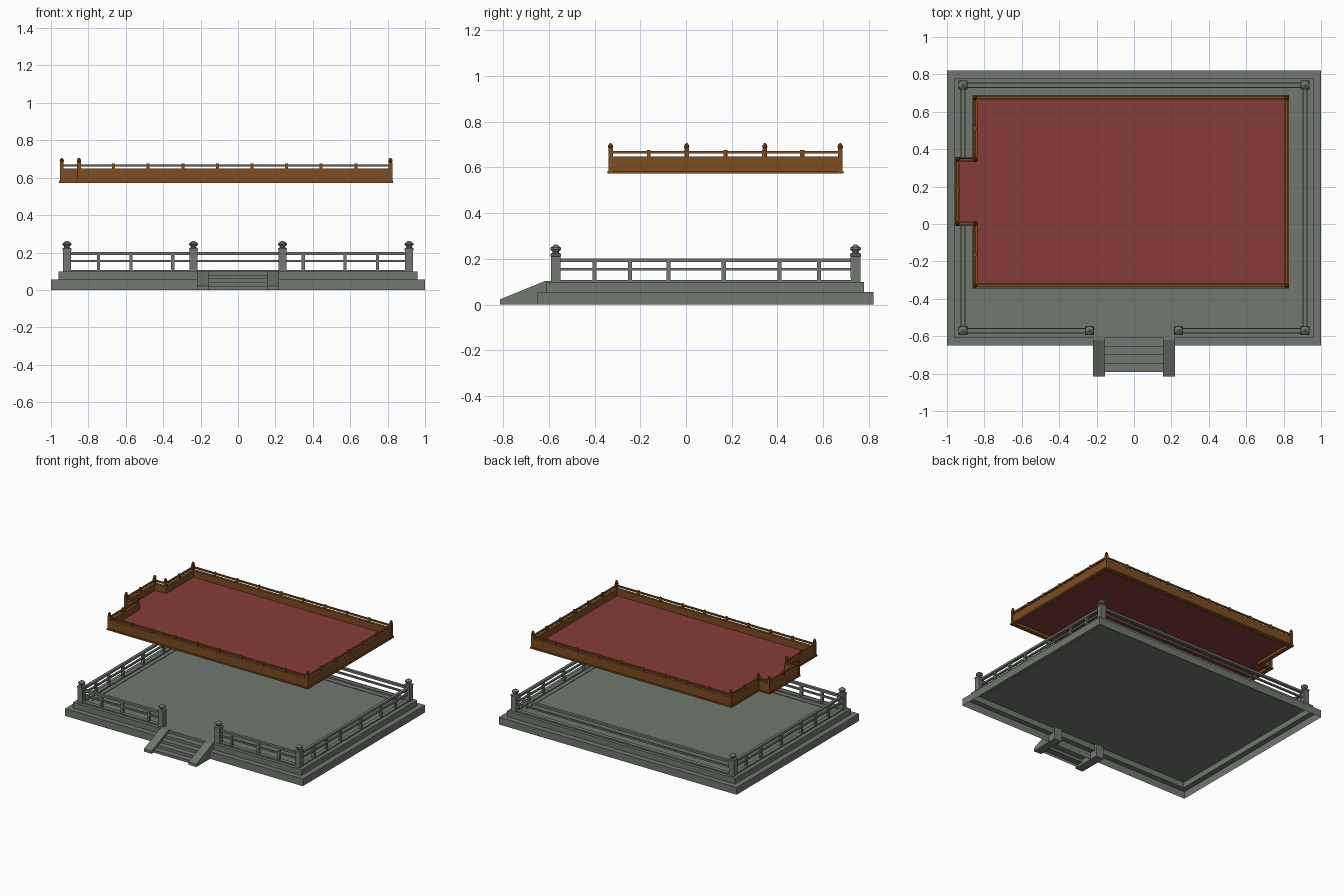
import bpy, bmesh, math
from mathutils import Vector

if "Cube" in bpy.data.objects:
    bpy.data.objects.remove(bpy.data.objects["Cube"])


def material(name, rgb):
    m = bpy.data.materials.new(name)
    m.diffuse_color = (*rgb, 1)
    m.use_nodes = True
    m.node_tree.nodes["Principled BSDF"].inputs["Base Color"].default_value = m.diffuse_color
    return m


STONE = material("grey stone", (0.165, 0.185, 0.16))
WOOD = material("brown wood", (0.205, 0.072, 0.015))
RED = material("red floor", (0.24, 0.045, 0.038))


def finish(name, bm, mat):
    me = bpy.data.meshes.new(name)
    bm.to_mesh(me)
    bm.free()
    me.materials.append(mat)
    ob = bpy.data.objects.new(name, me)
    bpy.context.collection.objects.link(ob)
    return ob


def box(bm, x0, x1, y0, y1, z0, z1):
    v = [bm.verts.new((x, y, z)) for z in (z0, z1)
         for x, y in ((x0, y0), (x1, y0), (x1, y1), (x0, y1))]
    bm.faces.new(v[3::-1])
    bm.faces.new(v[4:])
    for i in range(4):
        j = (i + 1) % 4
        bm.faces.new((v[i], v[j], v[j + 4], v[i + 4]))


def loft(bm, x, y, rings, n, turn=0.0, cap=True):
    # stacked n-sided rings given as (radius, z)
    prev = None
    for r, z in rings:
        cur = [bm.verts.new((x + r * math.cos(turn + 2 * math.pi * i / n),
                             y + r * math.sin(turn + 2 * math.pi * i / n), z)) for i in range(n)]
        if prev:
            for i in range(n):
                j = (i + 1) % n
                bm.faces.new((prev[i], prev[j], cur[j], cur[i]))
        prev = cur
    if cap:
        bm.faces.new(prev)


def outset(pts, d):
    # offset a counter-clockwise right-angled outline
    out = []
    n = len(pts)
    for i in range(n):
        a, b, c = (Vector(pts[k % n]) for k in (i - 1, i, i + 1))
        e, f = (b - a).normalized(), (c - b).normalized()
        out.append(b + d * (Vector((e.y, -e.x)) + Vector((f.y, -f.x))))
    return out


def frame(bm, pts, inner, outer, z0, z1):
    # closed rectangular-section band following the outline
    secs = [[bm.verts.new((p.x, p.y, z)) for p in outset(pts, d)]
            for d, z in ((outer, z0), (outer, z1), (inner, z1), (inner, z0))]
    n = len(pts)
    for s in range(4):
        a, b = secs[s], secs[(s + 1) % 4]
        for i in range(n):
            j = (i + 1) % n
            bm.faces.new((a[i], a[j], b[j], b[i]))


# stone terrace: hollow stepped shell with a floor slab
bm = bmesh.new()
prev = None
base = [(-1, -0.65), (1, -0.65), (1, 0.82), (-1, 0.82)]
for d, z in ((0, 0), (0, 0.055), (-0.04, 0.055), (-0.04, 0.098), (-0.13, 0.098), (-0.13, 0.094)):
    cur = [bm.verts.new((p.x, p.y, z)) for p in outset(base, d)]
    if prev:
        for i in range(4):
            j = (i + 1) % 4
            bm.faces.new((prev[i], prev[j], cur[j], cur[i]))
    prev = cur
bm.faces.new(prev)
finish("stone_terrace", bm, STONE)

# stone steps
bm = bmesh.new()
prev = None
prof = []
for k in range(4):
    y = -0.79 + 0.045 * k
    prof += [(y, 0.02 * k), (y, 0.02 * (k + 1))]
prof += [(-0.61, 0.08), (-0.61, 0.1)]
for y, z in prof:
    cur = [bm.verts.new((x, y, z)) for x in (-0.155, 0.155)]
    if prev:
        bm.faces.new((prev[0], prev[1], cur[1], cur[0]))
    prev = cur
finish("stone_steps", bm, STONE)

# sloping side walls of the steps
bm = bmesh.new()
cheek = [(-0.815, 0), (-0.59, 0), (-0.59, 0.102), (-0.62, 0.102), (-0.815, 0.022)]
for x0, x1 in ((-0.22, -0.155), (0.155, 0.22)):
    a = [bm.verts.new((x0, y, z)) for y, z in cheek]
    b = [bm.verts.new((x1, y, z)) for y, z in cheek]
    bm.faces.new(a[::-1])
    bm.faces.new(b)
    for i in range(5):
        j = (i + 1) % 5
        bm.faces.new((a[i], a[j], b[j], b[i]))
finish("step_side_walls", bm, STONE)

# stone posts with faceted caps
XR, YF, YB = 0.915, -0.57, 0.742
bm = bmesh.new()
q = math.sqrt(0.5)
for x in (-XR, XR, -0.238, 0.238):
    for y in ((YF, YB) if abs(x) > 0.5 else (YF,)):
        loft(bm, x, y, [(0.042 * q, 0.098), (0.042 * q, 0.098)][:1] +
             [(0.03, 0.21), (0.034, 0.212), (0.034, 0.222), (0.024, 0.226)], 4, math.pi / 4)
        loft(bm, x, y, [(0.014, 0.222), (0.016, 0.232), (0.026, 0.242), (0.024, 0.25), (0.006, 0.262)],
             8, math.pi / 8)
finish("stone_posts", bm, STONE)

# stone rails and balusters
bm = bmesh.new()
for z0, z1, w in ((0.186, 0.202, 0.011), (0.148, 0.160, 0.007), (0.098, 0.107, 0.015)):
    for s in (-1, 1):
        box(bm, s * XR - w, s * XR + w, YF, YB, z0, z1)
        lo, hi = sorted((s * 0.238, s * XR))
        box(bm, lo, hi, YF - w, YF + w, z0, z1)
    box(bm, -XR, XR, YB - w, YB + w, z0, z1)
for s in (-1, 1):
    for x in (0.348, 0.572, 0.746):
        box(bm, s * x - 0.009, s * x + 0.009, YF - 0.009, YF + 0.009, 0.1, 0.188)
    for y in (-0.40, -0.245, -0.077, 0.165, 0.41, 0.582):
        box(bm, s * XR - 0.009, s * XR + 0.009, y - 0.009, y + 0.009, 0.1, 0.188)
finish("stone_railing", bm, STONE)

# upper balcony outline, with the bay on the left side
deck = [(-0.85, -0.33), (0.815, -0.33), (0.815, 0.675), (-0.85, 0.675),
        (-0.85, 0.345), (-0.942, 0.345), (-0.942, 0.003), (-0.85, 0.003)]

bm = bmesh.new()
bm.faces.new([bm.verts.new((p.x, p.y, 0.597)) for p in outset(deck, -0.008)])
finish("balcony_floor", bm, RED)

bm = bmesh.new()
frame(bm, deck, -0.013, 0.007, 0.582, 0.648)
frame(bm, deck, -0.016, 0.014, 0.573, 0.584)
finish("balcony_wall", bm, WOOD)

bm = bmesh.new()
frame(bm, deck, -0.006, 0.006, 0.66, 0.671)
finish("balcony_handrail", bm, WOOD)

# balcony posts: tall pointed ones at corners, short ones along the runs
bm = bmesh.new()
for i, p in enumerate(deck):
    a, b = Vector(p), Vector(deck[(i + 1) % len(deck)])
    box(bm, a.x - 0.01, a.x + 0.01, a.y - 0.01, a.y + 0.01, 0.582, 0.682)
    loft(bm, a.x, a.y, [(0.008, 0.682), (0.012, 0.69), (0.009, 0.699), (0.003, 0.706)], 8)
    n = {0: 9, 1: 6, 2: 9, 3: 2, 5: 2, 7: 2}.get(i, 1)
    for k in range(1, n):
        c = a.lerp(b, k / n)
        box(bm, c.x - 0.008, c.x + 0.008, c.y - 0.008, c.y + 0.008, 0.645, 0.676)
finish("balcony_posts", bm, WOOD)
